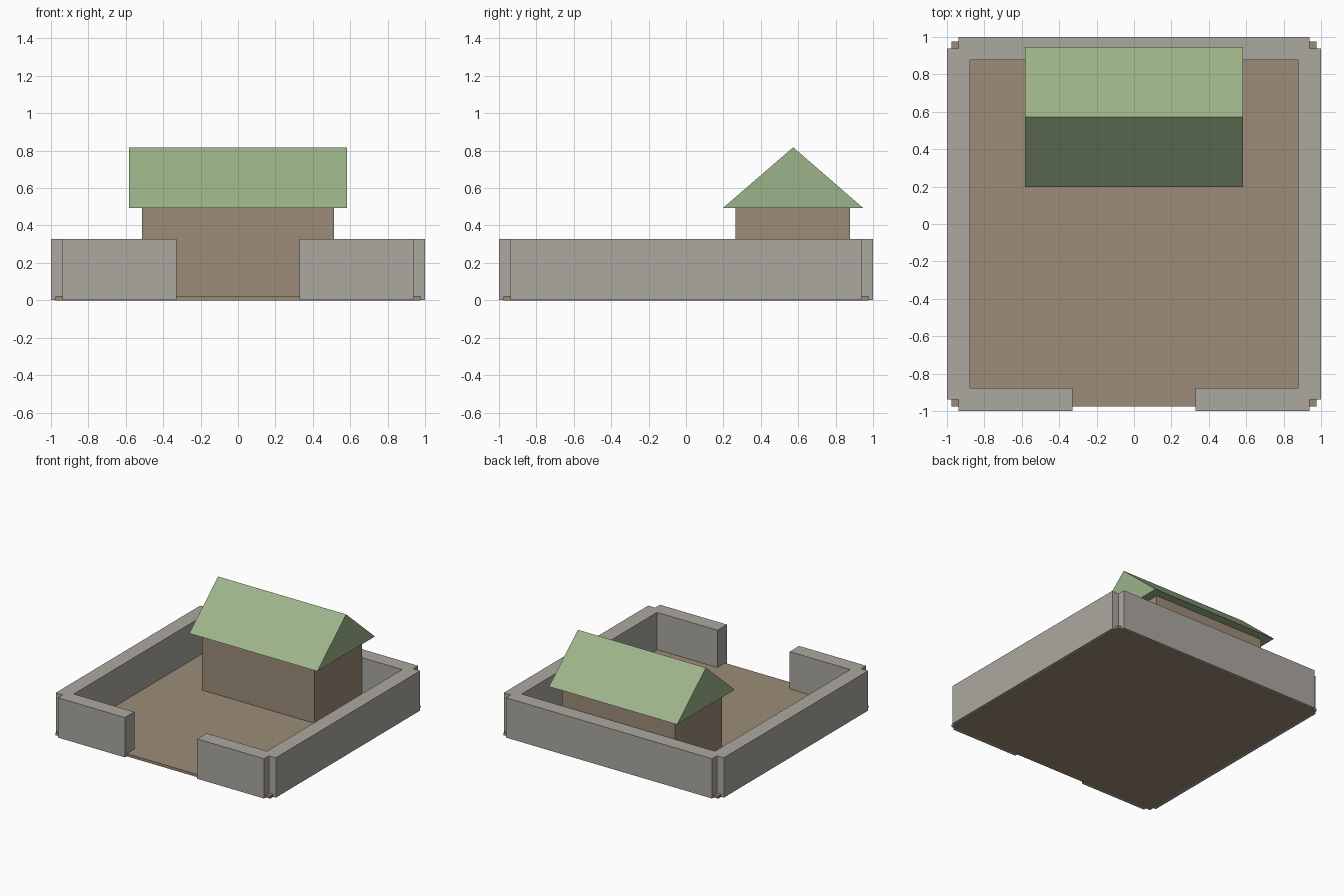
import bpy
import bmesh

if "Cube" in bpy.data.objects:
    bpy.data.objects.remove(bpy.data.objects["Cube"])


def material(name, rgb):
    m = bpy.data.materials.new(name)
    m.diffuse_color = (*rgb, 1.0)
    m.use_nodes = True
    m.node_tree.nodes["Principled BSDF"].inputs["Base Color"].default_value = m.diffuse_color
    return m


stone = material("grey stone", (0.413, 0.392, 0.352))
earth = material("brown earth", (0.332, 0.262, 0.188))
green = material("sage green", (0.332, 0.456, 0.254))


def prism(name, outline, depth, mat):
    """Extrude a closed 3D outline along the depth vector."""
    bm = bmesh.new()
    face = bm.faces.new([bm.verts.new(p) for p in outline])
    ext = bmesh.ops.extrude_face_region(bm, geom=[face], use_keep_orig=True)
    moved = [g for g in ext["geom"] if isinstance(g, bmesh.types.BMVert)]
    bmesh.ops.translate(bm, verts=moved, vec=depth)
    bmesh.ops.recalc_face_normals(bm, faces=bm.faces)
    mesh = bpy.data.meshes.new(name)
    bm.to_mesh(mesh)
    bm.free()
    mesh.materials.append(mat)
    obj = bpy.data.objects.new(name, mesh)
    bpy.context.collection.objects.link(obj)
    return obj


def box(name, x0, x1, y0, y1, z0, z1, mat):
    base = [(x0, y0, z0), (x1, y0, z0), (x1, y1, z0), (x0, y1, z0)]
    return prism(name, base, (0, 0, z1 - z0), mat)


# Courtyard floor slab
box("courtyard_floor", -0.975, 0.975, -0.975, 0.975, 0, 0.022, earth)

# Enclosing wall: right half of the plan with notched corners, then mirrored
OUT, NOTCH, INN, GATE = 1.0, 0.937, 0.878, 0.328
half = [(GATE, -INN), (GATE, -OUT), (NOTCH, -OUT), (NOTCH, -NOTCH),
        (OUT, -NOTCH), (OUT, NOTCH), (NOTCH, NOTCH), (NOTCH, OUT)]
inner = [(INN, INN), (INN, -INN)]
plan = half + [(-x, y) for x, y in reversed(half)]
plan += [(-x, y) for x, y in reversed(inner)] + inner
prism("courtyard_wall", [(x, y, 0.001) for x, y in plan], (0, 0, 0.327), stone)

# House body
box("house_body", -0.512, 0.512, 0.264, 0.876, 0.01, 0.494, earth)

# Gabled roof with overhanging eaves
gable = [(-0.582, 0.198, 0.494), (-0.582, 0.947, 0.494), (-0.582, 0.573, 0.818)]
prism("house_roof", gable, (1.164, 0, 0), green)
